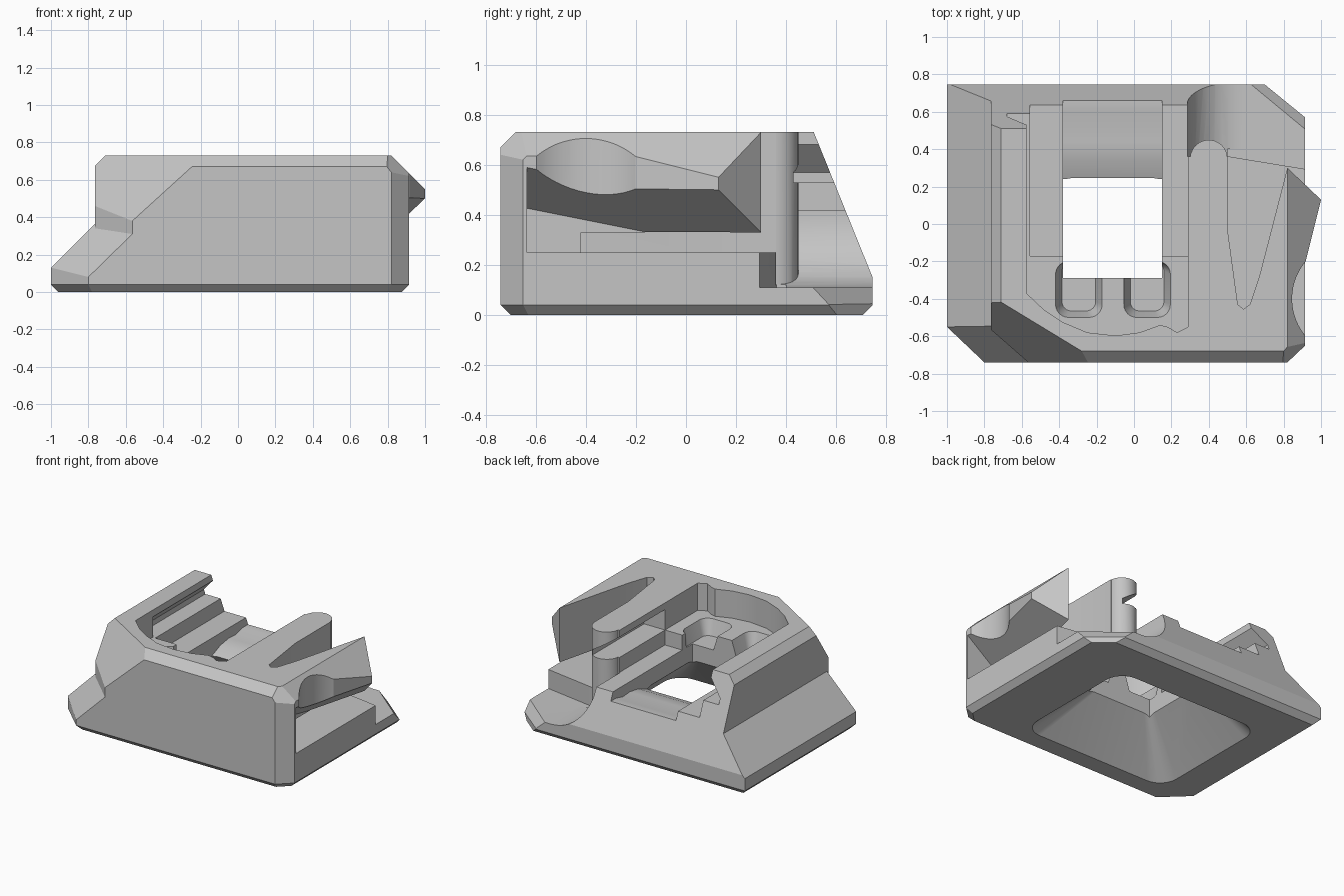
import bpy, bmesh, math
from mathutils import Vector

old = bpy.data.objects.get("Cube")
if old:
    bpy.data.objects.remove(old, do_unlink=True)

grey = bpy.data.materials.new("light_grey")
grey.use_nodes = True
grey.diffuse_color = (0.56, 0.56, 0.56, 1)
grey.node_tree.nodes["Principled BSDF"].inputs["Base Color"].default_value = (0.56, 0.56, 0.56, 1)


def finish(bm, name):
    bmesh.ops.recalc_face_normals(bm, faces=bm.faces[:])
    mesh = bpy.data.meshes.new(name)
    bm.to_mesh(mesh)
    bm.free()
    mesh.materials.append(grey)
    ob = bpy.data.objects.new(name, mesh)
    bpy.context.collection.objects.link(ob)
    return ob


def loft(name, lower, upper):
    """Closed solid between two rings with the same point count."""
    bm = bmesh.new()
    a = [bm.verts.new(p) for p in lower]
    b = [bm.verts.new(p) for p in upper]
    bm.faces.new(a)
    bm.faces.new(b)
    for i in range(len(a)):
        j = (i + 1) % len(a)
        bm.faces.new((a[i], a[j], b[j], b[i]))
    return finish(bm, name)


def prism(name, pts, axis, lo, hi):
    """Extrude a 2D outline along an axis."""
    def put(t):
        return [{"x": (t, u, v), "y": (u, t, v), "z": (u, v, t)}[axis] for u, v in pts]
    return loft(name, put(lo), put(hi))


def block(name, x0, x1, y0, y1, z0, z1):
    return prism(name, [(x0, y0), (x1, y0), (x1, y1), (x0, y1)], "z", z0, z1)


def rounded(x0, x1, y0, y1, r, z):
    """Ring of a rounded rectangle."""
    ring = []
    corners = [(x1 - r, y1 - r), (x0 + r, y1 - r), (x0 + r, y0 + r), (x1 - r, y0 + r)]
    for q, (cx, cy) in enumerate(corners):
        for k in range(7):
            t = math.pi / 2 * (q + k / 6)
            ring.append((cx + r * math.cos(t), cy + r * math.sin(t), z))
    return ring


def slice_off(ob, *planes):
    """Trim a convex solid by three-point planes, keeping the inner side."""
    bm = bmesh.new()
    bm.from_mesh(ob.data)
    inner = sum((v.co for v in bm.verts), Vector()) / len(bm.verts)
    for tri in planes:
        a, b, c = map(Vector, tri)
        n = (b - a).cross(c - a).normalized()
        if n.dot(inner - a) > 0:
            n.negate()
        cut = bmesh.ops.bisect_plane(bm, geom=bm.verts[:] + bm.edges[:] + bm.faces[:],
                                     plane_co=a, plane_no=n, clear_outer=True, dist=1e-5)
        rim = [g for g in cut["geom_cut"] if isinstance(g, bmesh.types.BMEdge)]
        bmesh.ops.holes_fill(bm, edges=rim)
    bmesh.ops.recalc_face_normals(bm, faces=bm.faces[:])
    bm.to_mesh(ob.data)
    bm.free()
    return ob


def upright(p, q):
    return ((*p, 0), (*q, 0), (*q, 1))


def combine(target, tool, op="DIFFERENCE"):
    mod = target.modifiers.new("bool", "BOOLEAN")
    mod.operation, mod.solver, mod.object = op, "EXACT", tool
    bpy.context.view_layer.objects.active = target
    bpy.ops.object.modifier_apply(modifier=mod.name)
    bpy.data.objects.remove(tool, do_unlink=True)


# Planes shared by the base and the upper body
back = ((0, .745, .15), (1, .745, .15), (0, .51, .73))
front_corner = upright((.82, -.74), (.915, -.65))
shoulder = ((.82, 0, .73), (.82, 1, .73), (1, 0, .55))

# Base with sloping flank and chamfered foot
body = block("housing", -1, .915, -.74, .745, 0, .6)
slice_off(body, back, front_corner,
          ((-1, 0, .13), (-1, 1, .13), (-.765, 0, .365)),
          ((-1, -.55, .13), (-.8, -.74, .08), (-.565, -.74, .31)),
          upright((-1, -.55), (-.8, -.74)),
          upright((.70, .745), (.915, .57)),
          ((-1, 0, .04), (-1, 1, .04), (-.96, 0, 0)),
          ((.915, 0, .04), (.915, 1, .04), (.875, 0, 0)),
          ((0, -.74, .04), (1, -.74, .04), (0, -.70, 0)),
          ((0, .745, .04), (1, .745, .04), (0, .705, 0)),
          ((-1, -.55, .04), (-.8, -.74, .04), (-.77, -.71, 0)),
          ((.915, -.65, .04), (.82, -.74, .04), (.80, -.70, 0)))

# Upper body with bevelled rim and cut front corner
upper = block("upper", -.765, .915, -.74, .745, .2, .73)
slice_off(upper, back, front_corner, shoulder,
          upright((-.765, -.565), (-.565, -.74)),
          ((-.765, -.565, .46), (-.565, -.74, .38), (-.29, -.70, .69)),
          ((0, -.74, .67), (1, -.74, .67), (0, -.68, .73)),
          ((-.765, 0, .675), (-.765, 1, .675), (-.71, 0, .73)),
          ((.915, -.65, .62), (.82, -.74, .64), (.80, -.68, .73)))
combine(body, upper, "UNION")

# Pointed side arm
arm = block("arm", .7, 1, -.6, .3, .3, .73)
slice_off(arm, shoulder, upright((.915, -.21), (1, .13)), upright((1, .13), (.82, .3)))
combine(body, arm, "UNION")

# Clear the space behind the arm, then the low corner floor with its fillet
combine(body, prism("arm_end", [(1.02, .111), (.82, .3), (.82, .4), (1.2, .4), (1.2, .111)],
                    "z", .25, 1))
sweep = [(.58 - .295 * math.cos(t), .405 - .295 * math.sin(t))
         for t in [math.pi / 2 * k / 12 for k in range(13)]]
combine(body, prism("corner_floor", sweep + [(1.3, .11), (1.3, 1), (.285, 1)], "y", .36, 1))
combine(body, prism("floor_step", [(.5, .362), (1.0, .28), (1.0, .4), (.5, .4)], "z", .11, 1))
low = [(.41, .99, .04), (1.28, .27, .04), (1.3, 1, .04)]
high = [(.23, .99, .2), (1.1, .27, .2), (1.3, 1, .2)]
combine(body, loft("corner_chamfer", low, high))

# Spring bar with round end
tip = [(.4 + .1 * math.cos(t), .35 + .1 * math.sin(t))
       for t in [math.pi * k / 12 for k in range(13)]]
combine(body, prism("bar", tip + [(.3, .2), (.5, .2)], "z", .1, .73), "UNION")

# Tapered notch between bar and arm
combine(body, prism("notch", [(.503, .4), (.503, -.05), (.555, -.43), (.585, -.455), (.62, -.43),
                              (.67, -.28), (.82, .3), (.82, .4)], "z", .25, 1))

# Side pocket under the arm, the gap through to the notch, and the finger scallop
pocket = block("pocket", .7, 1.06, -.635, .32, .25, .6)
slice_off(pocket, ((.82, .3, .33), (1, .13, .5), (.91, -.21, .5)))
combine(body, pocket)
combine(body, block("gap", .55, .95, -.42, .32, .25, .33))
ring = [(1.155 + .31 * math.cos(t), -.4 + .31 * math.sin(t))
        for t in [math.tau * k / 64 for k in range(64)]]
combine(body, prism("scallop", ring, "z", .25, 1))

# Central bay: platform, rails and middle floor
combine(body, prism("bay", [(-.575, 1), (-.575, -.37), (-.48, -.46), (-.38, -.525), (-.25, -.58),
                            (-.1, -.597), (.03, -.58), (.14, -.54), (.18, -.55), (.23, -.58),
                            (.29, -.55), (.29, 1)], "z", .53, 1))
combine(body, block("rails", -.555, .29, -.17, 1, .42, 1))
combine(body, prism("middle_floor", [(1, .36), (.6, .36), (.52, .34), (.44, .345), (.34, .33),
                                     (.24, .29), (-.1, .29), (-.1, 1), (1, 1)], "x", -.38, .15))

# Undercut grooves on both sides of the bay
for wall, depth in ((-.575, -.105), (.29, .17)):
    inside = wall - depth
    combine(body, prism("groove", [(inside, .68), (wall, .68), (wall + depth, .57),
                                   (wall + depth, .53), (inside, .53)], "y", -.17, 1))

# Window, funnel below and two finger slots
combine(body, block("window", -.38, .15, -.29, .24, -.1, 1))
combine(body, loft("funnel", rounded(-.74, .49, -.58, .43, .14, -.01),
                   rounded(-.38, .15, -.29, .24, .05, .3)))
for x in (-.295, .07):
    combine(body, loft("slot", rounded(x - .09, x + .09, -.465, -.2, .05, .42),
                       rounded(x - .125, x + .125, -.5, -.2, .07, .531)))

bpy.ops.object.select_all(action="DESELECT")
body.select_set(True)
bpy.context.view_layer.objects.active = body
bpy.ops.object.shade_smooth_by_angle(angle=math.radians(20))
